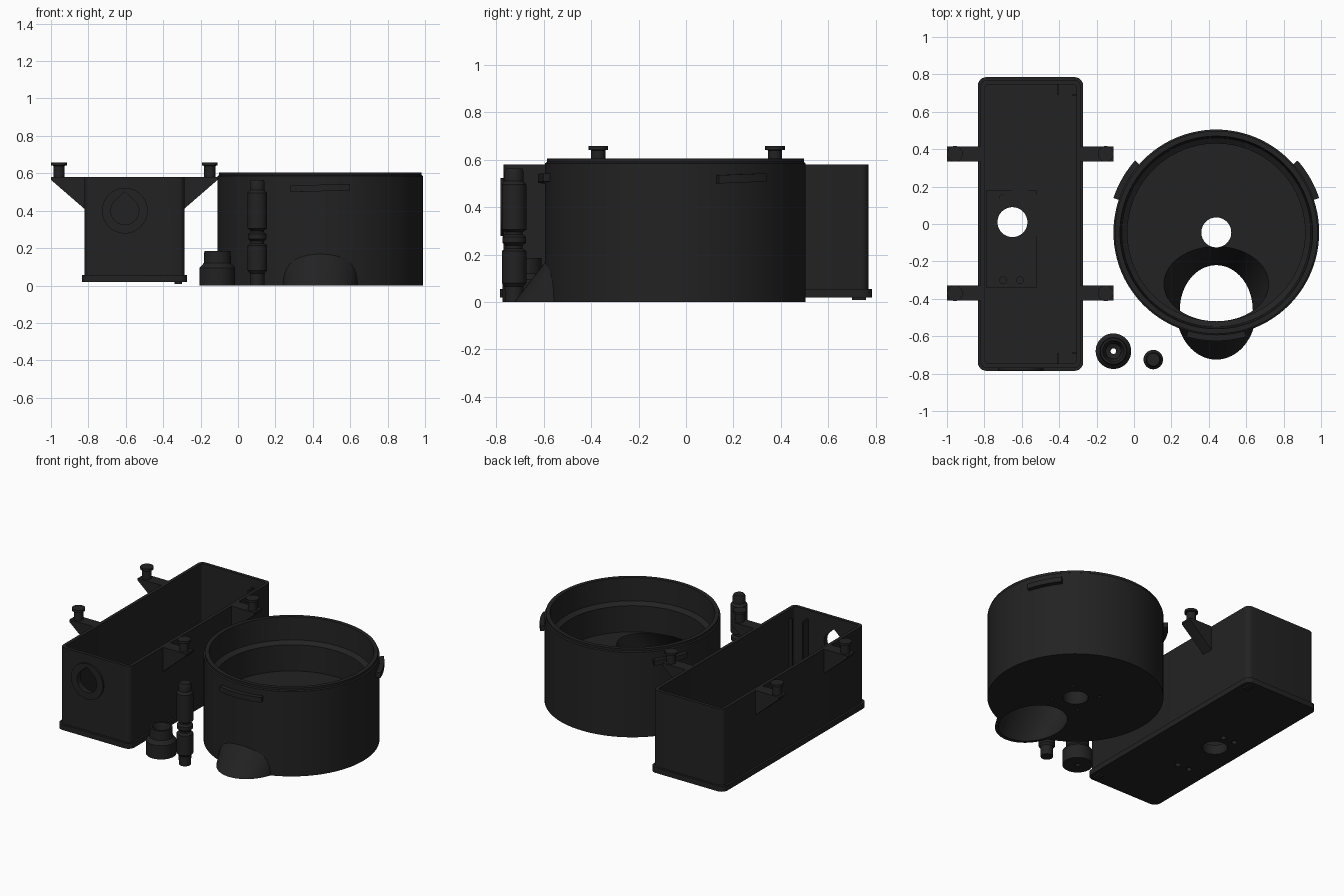
import bpy, bmesh, math
from mathutils import Vector

if "Cube" in bpy.data.objects:
    bpy.data.objects.remove(bpy.data.objects["Cube"])

black = bpy.data.materials.new("black plastic")
black.diffuse_color = (0.016, 0.016, 0.016, 1)
black.use_nodes = True
black.node_tree.nodes["Principled BSDF"].inputs["Base Color"].default_value = black.diffuse_color


def loft(name, rings, closed=False, smooth=True):
    """Skin equal-sized rings of points; cap the ends or close into a loop."""
    bm = bmesh.new()
    vs = [[bm.verts.new(p) for p in r] for r in rings]
    n = len(rings[0])
    pairs = list(zip(vs, vs[1:])) + ([(vs[-1], vs[0])] if closed else [])
    for a, b in pairs:
        for i in range(n):
            j = (i + 1) % n
            bm.faces.new((a[i], a[j], b[j], b[i]))
    if not closed:
        bm.faces.new(vs[0][::-1])
        bm.faces.new(vs[-1])
    bmesh.ops.recalc_face_normals(bm, faces=bm.faces)
    me = bpy.data.meshes.new(name)
    bm.to_mesh(me)
    bm.free()
    ob = bpy.data.objects.new(name, me)
    bpy.context.collection.objects.link(ob)
    me.materials.append(black)
    if smooth:
        shade(ob)
    return ob


def select(ob):
    bpy.ops.object.select_all(action='DESELECT')
    ob.select_set(True)
    bpy.context.view_layer.objects.active = ob


def shade(ob):
    select(ob)
    bpy.ops.object.shade_smooth_by_angle(angle=math.radians(30))


def boolean(ob, other, op='DIFFERENCE'):
    select(ob)
    m = ob.modifiers.new("cut", 'BOOLEAN')
    m.operation, m.object, m.solver = op, other, 'EXACT'
    bpy.ops.object.modifier_apply(modifier=m.name)
    bpy.data.objects.remove(other)


def ellipse(cx, cy, z, rx, ry, n=64):
    return [(cx + rx * math.cos(2 * math.pi * i / n),
             cy + ry * math.sin(2 * math.pi * i / n), z) for i in range(n)]


def turned(name, cx, cy, profile, n=32, closed=False):
    return loft(name, [ellipse(cx, cy, z, r, r, n) for r, z in profile], closed)


def rounded(x0, x1, y0, y1, r, z, n=6):
    pts = []
    for k, (cx, cy) in enumerate([(x1 - r, y1 - r), (x0 + r, y1 - r), (x0 + r, y0 + r), (x1 - r, y0 + r)]):
        for i in range(n + 1):
            a = math.pi / 2 * (k + i / n)
            pts.append((cx + r * math.cos(a), cy + r * math.sin(a), z))
    return pts


def slab(name, x0, x1, y0, y1, z0, z1, r=0.002):
    return loft(name, [rounded(x0, x1, y0, y1, r, z) for z in (z0, z1)])


# --- Round bowl with stepped wall, thick floor and drain hole
BX, BY = 0.44, -0.045
bowl = turned("bowl", BX, BY, [(0.08, 0), (0.55, 0), (0.55, 0.585), (0.542, 0.59), (0.542, 0.605), (0.515, 0.605),
                               (0.505, 0.45), (0.475, 0.43), (0.475, 0.25), (0.08, 0.25)], 96, True)
# sloping spout through the front wall
spout = loft("spout", [ellipse(BX, -0.465, 0, 0.213, 0.26), ellipse(BX, -0.36, 0.2, 0.25, 0.21)])
boolean(bowl, spout, 'UNION')


def chute_ring(z):
    t = z / 0.25
    return ellipse(BX, -0.46 + 0.14 * t, z, 0.195 + 0.085 * t, 0.24 - 0.04 * t)


boolean(bowl, loft("chute_cutter", [chute_ring(-0.01), chute_ring(0.26)]))
# small screw holes around the drain
for k in range(4):
    a = math.pi / 4 + k * math.pi / 2
    x, y = BX + 0.15 * math.cos(a), BY + 0.15 * math.sin(a)
    boolean(bowl, turned("screw_cutter", x, y, [(0.011, -0.01), (0.011, 0.04)], 12))
shade(bowl)

# three locking tabs on the bowl's rim
for mid, half in ((30, 11.5), (150, 11.5), (270, 16)):
    rings = []
    for i in range(13):
        a = math.radians(mid - half + 2 * half * i / 12)
        lift = 0.008 * i / 12
        rings.append([(BX + r * math.cos(a), BY + r * math.sin(a), z + lift)
                      for r, z in ((0.54, 0.5), (0.58, 0.5), (0.58, 0.535), (0.54, 0.535))])
    loft("locking_tab", rings)

# --- Long open box with rounded corners
box = loft("box", [rounded(-0.82, -0.285, -0.77, 0.77, 0.035, z) for z in (0.05, 0.58)])
boolean(box, loft("box_cutter", [rounded(-0.797, -0.308, -0.747, 0.747, 0.02, z) for z in (0.07, 0.7)]))


def teardrop(y, r):
    pts = [(-0.605 + r * math.cos(a), y, 0.4 + r * math.sin(a))
           for a in (math.radians(135 + 270 * i / 30) for i in range(31))]
    return pts + [(-0.605, y, 0.4 + r * 1.35)]


# raised ring and teardrop port on the front wall
ring = loft("port_ring", [[(x - 0.605, y, z + 0.4) for x, z, _ in ellipse(0, 0, 0, 0.122, 0.122, 48)]
                          for y in (-0.782, -0.76)])
boolean(box, ring, 'UNION')
boolean(box, loft("port_cutter", [teardrop(y, 0.075) for y in (-0.85, -0.7)]))

# base lid with flange, floor hole and screw holes
lid = loft("base_lid", [rounded(-0.835, -0.272, -0.785, 0.785, 0.045, z) for z in (0.018, 0.055)])
plate = slab("floor_plate", -0.79, -0.52, -0.34, 0.18, 0.06, 0.085)
disc = turned("floor_disc", -0.61, 0.045, [(0.142, 0.06), (0.142, 0.078)], 48)
for part in (box, lid, plate, disc):
    boolean(part, turned("hole_cutter", -0.65, 0.01, [(0.08, -0.1), (0.08, 0.2)], 48))
for x in (-0.70, -0.61):
    for y in (-0.30, 0.14):
        for part in (lid, plate):
            boolean(part, turned("screw_cutter", x, y, [(0.018, -0.1), (0.018, 0.2)], 16))
for part in (box, lid, plate, disc):
    shade(part)
# feet and inner corner rails
for s in (-1, 1):
    slab("foot", -0.34, -0.30, s * 0.73 - 0.03, s * 0.73 + 0.03, 0.008, 0.02)
    slab("long_rail", -0.41, -0.40, s * 0.72 - 0.03, s * 0.72 + 0.03, 0.065, 0.52)
    slab("short_rail", -0.33, -0.30, s * 0.69 - 0.006, s * 0.69 + 0.006, 0.065, 0.52)

# --- Four triangular brackets with capped pegs
MID = -0.5545
for s in (-1, 1):
    for y in (-0.37, 0.375):
        prof = [(0.255, 0.4), (0.255, 0.58), (0.4455, 0.58), (0.4455, 0.565)]
        loft("bracket", [[(MID + s * x, yy, z) for x, z in prof] for yy in (y - 0.04, y + 0.04)], smooth=False)
        turned("peg", MID + s * 0.403, y, [(0.03, 0.575), (0.03, 0.64), (0.042, 0.642), (0.042, 0.658)], 24)

# --- Nozzle cap with stepped bore
turned("nozzle_cap", -0.11, -0.68, [(0.015, 0), (0.095, 0), (0.095, 0.095), (0.073, 0.12), (0.07, 0.185),
                                    (0.058, 0.185), (0.04, 0.13), (0.04, 0.1), (0.015, 0.09)], 48, True)

# --- Grooved post
turned("grooved_post", 0.103, -0.725, [(0.038, 0), (0.04, 0.065), (0.052, 0.08), (0.052, 0.215), (0.036, 0.225),
                                       (0.036, 0.238), (0.05, 0.25), (0.05, 0.275), (0.036, 0.285), (0.036, 0.295),
                                       (0.052, 0.305), (0.052, 0.495), (0.04, 0.51), (0.04, 0.55), (0.034, 0.563)], 32)
